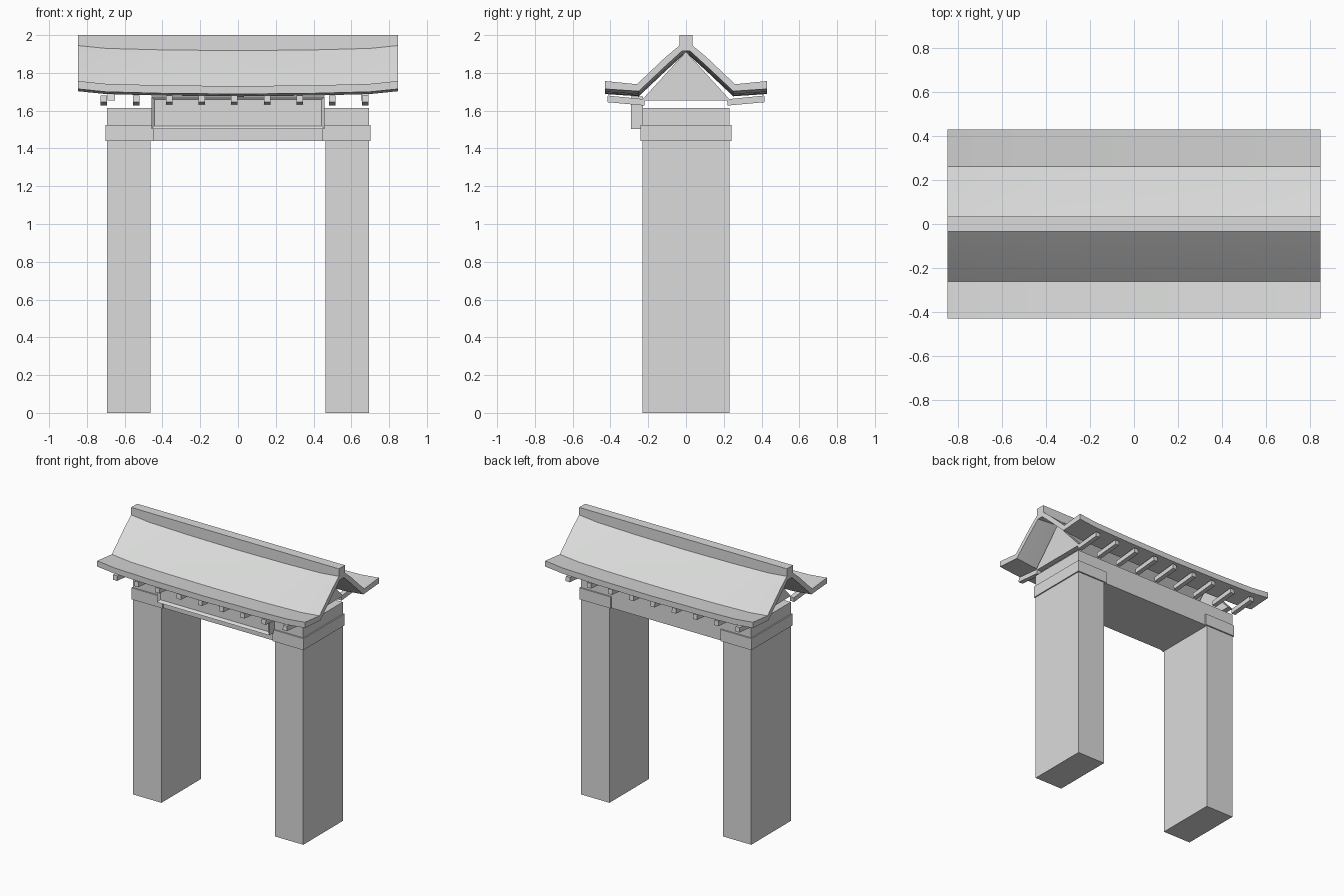
import bpy, bmesh
from mathutils import Matrix, Vector

if "Cube" in bpy.data.objects:
    bpy.data.objects.remove(bpy.data.objects["Cube"])

stone = bpy.data.materials.new("light_grey")
stone.diffuse_color = (0.70, 0.71, 0.70, 1)
stone.use_nodes = True
stone.node_tree.nodes["Principled BSDF"].inputs["Base Color"].default_value = stone.diffuse_color


def finish(name, bm):
    bmesh.ops.recalc_face_normals(bm, faces=bm.faces[:])
    me = bpy.data.meshes.new(name)
    bm.to_mesh(me)
    bm.free()
    me.materials.append(stone)
    ob = bpy.data.objects.new(name, me)
    bpy.context.collection.objects.link(ob)
    return ob


def new_box(x0, x1, y0, y1, z0, z1):
    bm = bmesh.new()
    bmesh.ops.create_cube(bm, size=1)
    for v in bm.verts:
        v.co = ((x0 + x1) / 2 + v.co.x * (x1 - x0),
                (y0 + y1) / 2 + v.co.y * (y1 - y0),
                (z0 + z1) / 2 + v.co.z * (z1 - z0))
    return bm


def box(name, *dims):
    return finish(name, new_box(*dims))


def prism(name, profile, stations):
    """Loft a closed (y, z) profile along x; stations are (x, z lift)."""
    bm = bmesh.new()
    rings = [[bm.verts.new((x, y, z + lift)) for y, z in profile] for x, lift in stations]
    n = len(profile)
    for a, b in zip(rings, rings[1:]):
        for i in range(n):
            j = (i + 1) % n
            bm.faces.new((a[i], a[j], b[j], b[i]))
    bm.faces.new(rings[0])
    bm.faces.new(rings[-1])
    return finish(name, bm)


# Pillars with their collar bands
for side, tag in ((-1, "left"), (1, "right")):
    px = sorted((side * 0.463, side * 0.693))
    box(tag + "_pillar", *px, -0.23, 0.23, 0, 1.44)
    bx = sorted((side * 0.448, side * 0.702))
    box(tag + "_collar", *bx, -0.24, 0.24, 1.44, 1.525)
    # Triangular gable wall under the roof
    gx = sorted((side * 0.65, side * 0.69))
    prism(tag + "_gable", [(-0.235, 1.655), (0.235, 1.655), (0, 1.912)],
          [(x, 0) for x in gx])

# Lintel across the pillars
box("lintel", -0.693, 0.693, -0.23, 0.23, 1.44, 1.613)

# Sign plaque with a recessed panel
bm = new_box(-0.458, 0.458, -0.29, -0.228, 1.503, 1.675)
bm.normal_update()
front = min(bm.faces, key=lambda f: f.calc_center_median().y)
bmesh.ops.inset_region(bm, faces=[front], thickness=0.024, depth=0)
bmesh.ops.translate(bm, verts=front.verts[:], vec=(0, 0.015, 0))
finish("sign_plaque", bm)

# Rafters under both eaves
for i in range(9):
    x = -0.711 + i * 0.173
    for s, tag in ((-1, "front"), (1, "back")):
        prism(f"{tag}_rafter_{i + 1}",
              [(s * 0.22, 1.627), (s * 0.417, 1.645), (s * 0.414, 1.68), (s * 0.217, 1.66)],
              [(x - 0.017, 0), (x + 0.017, 0)])

# Roof shell: upswept eaves, sagging slightly toward the middle
upper = [(0.43, 1.73), (0.26, 1.713), (0.11, 1.855), (0, 1.947)]
lower = [(0, 1.908), (0.11, 1.808), (0.25, 1.676), (0.43, 1.688)]


def mirrored(points):
    return [(-y, z) for y, z in reversed(points)]


profile = upper + mirrored(upper)[1:] + mirrored(lower) + lower[1:]
half = [(0.847, 0.027), (0.70, 0.012), (0.40, 0.004)]
stations = [(-x, l) for x, l in half] + [(0, 0)] + half[::-1]
roof = prism("roof", profile, stations)
bpy.context.view_layer.objects.active = roof
roof.select_set(True)
bpy.ops.object.shade_smooth_by_angle(angle=0.26)

# Ridge cap
box("ridge_cap", -0.847, 0.847, -0.035, 0.035, 1.915, 2.0)
